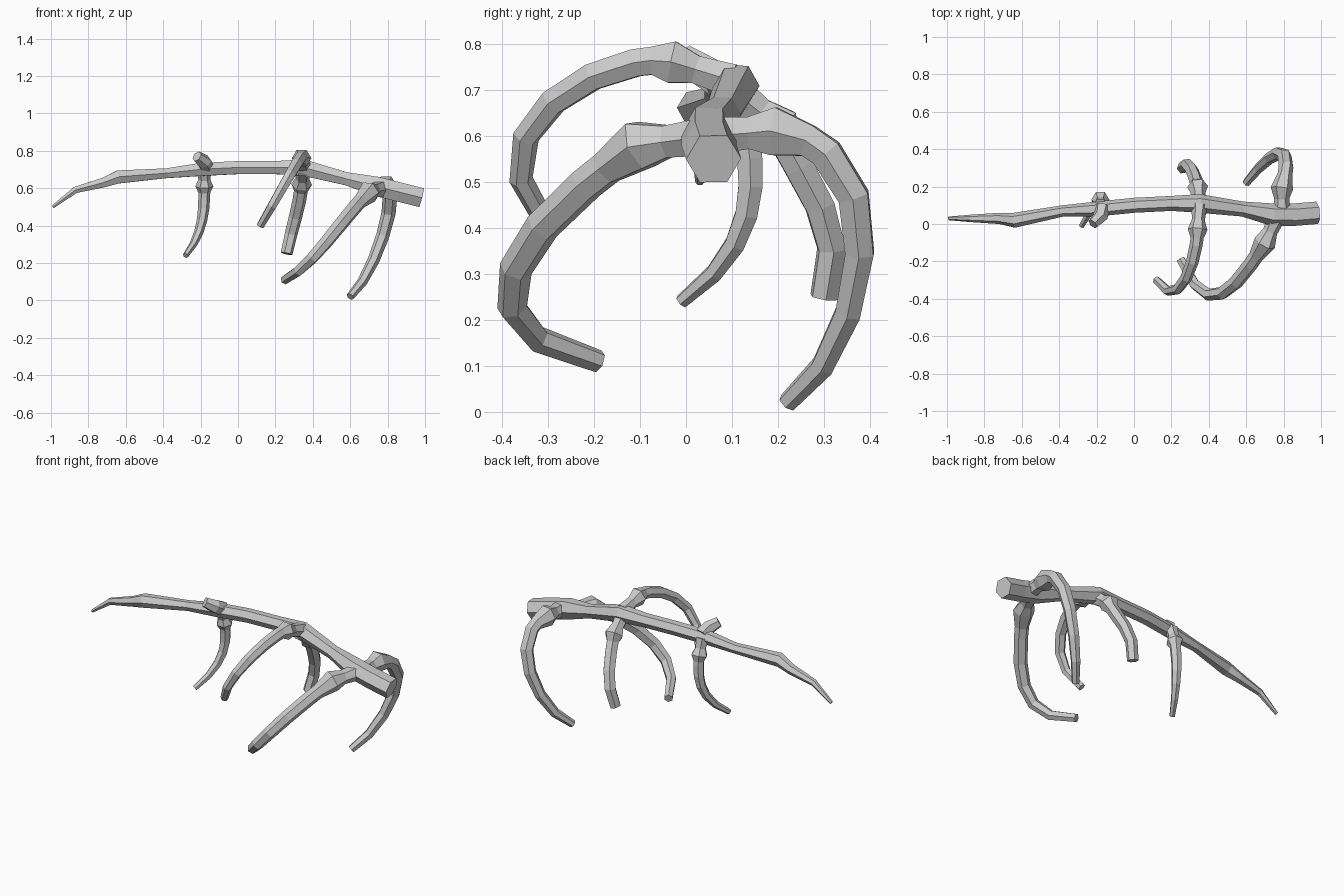
import bpy, bmesh, math
from mathutils import Vector

cube = bpy.data.objects.get("Cube")
if cube:
    bpy.data.objects.remove(cube)

bone = bpy.data.materials.new("pale_grey")
bone.use_nodes = True
colour = (.6, .6, .6, 1)
bone.diffuse_color = colour
bone.node_tree.nodes["Principled BSDF"].inputs["Base Color"].default_value = colour


def tapered_tube(name, points, radii, reference, sides=6):
    """Sweep a polygon along a path, with one radius per point, and cap both ends."""
    bm = bmesh.new()
    rings = []
    side = Vector(reference)
    for index, centre in enumerate(points):
        before = points[max(index - 1, 0)]
        after = points[min(index + 1, len(points) - 1)]
        tangent = (after - before).normalized()
        # Carry the previous side direction along so the rings do not twist
        side = (side - tangent * side.dot(tangent)).normalized()
        other = tangent.cross(side)
        ring = []
        for corner in range(sides):
            angle = math.tau * corner / sides
            offset = side * math.cos(angle) + other * math.sin(angle)
            ring.append(bm.verts.new(centre + offset * radii[index]))
        rings.append(ring)
    for lower, upper in zip(rings, rings[1:]):
        for corner in range(sides):
            following = (corner + 1) % sides
            bm.faces.new((lower[corner], lower[following],
                          upper[following], upper[corner]))
    bm.faces.new(rings[0])
    bm.faces.new(rings[-1])
    bmesh.ops.recalc_face_normals(bm, faces=bm.faces)
    mesh = bpy.data.meshes.new(name)
    bm.to_mesh(mesh)
    bm.free()
    mesh.materials.append(bone)
    bpy.context.collection.objects.link(bpy.data.objects.new(name, mesh))


def bezier(start, pull_out, pull_in, end, t):
    """Point on a cubic curve."""
    u = 1 - t
    return (start * u ** 3 + pull_out * 3 * u * u * t
            + pull_in * 3 * u * t * t + end * t ** 3)


def rib(name, root, joint, pull_out, pull_in, tip, thick, thin, segments=6):
    """Neck from the spine, swollen joint, then a tapering curved shaft."""
    root, *controls = [Vector(p) for p in (root, joint, pull_out, pull_in, tip)]
    points = [root, root.lerp(controls[0], .6), controls[0]]
    radii = [thick * 1.2, thick, thick * 1.5]
    # The first shaft ring sits close to the joint, the rest are even
    for t in [.1] + [step / segments for step in range(1, segments + 1)]:
        points.append(bezier(*controls, t))
        radii.append(thick + (thin - thick) * t ** 2)
    tapered_tube(name, points, radii, reference=(1, 0, 0))


# Long backbone, thick at the left end and thin at the right end
spine_path = [
    (.98, .06, .55), (.86, .05, .58), (.74, .05, .61), (.58, .08, .65),
    (.35, .11, .71), (.2, .11, .71), (0, .1, .71), (-.2, .08, .7),
    (-.38, .07, .68), (-.64, .02, .66), (-.72, .03, .63), (-.87, .03, .59),
    (-.99, .03, .5)]
spine_radii = [.06, .06, .06, .04, .05, .04, .04, .04, .03, .04, .03, .02, .01]
tapered_tube("spine", [Vector(p) for p in spine_path], spine_radii,
             reference=(0, 1, 0))

# Widest pair of ribs
rib("large_front_rib", root=(.77, .05, .6), joint=(.7, -.1, .58),
    pull_out=(.54, -.35, .42), pull_in=(.4, -.54, .18), tip=(.25, -.19, .11),
    thick=.04, thin=.025)
rib("large_back_rib", root=(.79, .05, .6), joint=(.79, .19, .61),
    pull_out=(.87, .48, .58), pull_in=(.73, .39, .13), tip=(.6, .22, .02),
    thick=.04, thin=.022)

# Middle pair of ribs
rib("middle_front_rib", root=(.35, .1, .72), joint=(.34, -.03, .76),
    pull_out=(.34, -.16, .79), pull_in=(.25, -.5, .62), tip=(.12, -.3, .4),
    thick=.035, thin=.022)
rib("middle_back_rib", root=(.35, .1, .7), joint=(.34, .2, .62),
    pull_out=(.33, .25, .5), pull_in=(.29, .36, .4), tip=(.26, .3, .25),
    thick=.037, thin=.032, segments=4)

# Small hanging rib and the broken stump opposite it
rib("small_back_rib", root=(-.18, .1, .7), joint=(-.18, .13, .61),
    pull_out=(-.18, .15, .5), pull_in=(-.18, .16, .36), tip=(-.28, -.01, .24),
    thick=.032, thin=.016)
stump_path = [(-.17, .09, .71), (-.18, .04, .74), (-.22, 0, .77)]
tapered_tube("broken_rib_stump", [Vector(p) for p in stump_path],
             [.045, .04, .03], reference=(1, 0, 0))
